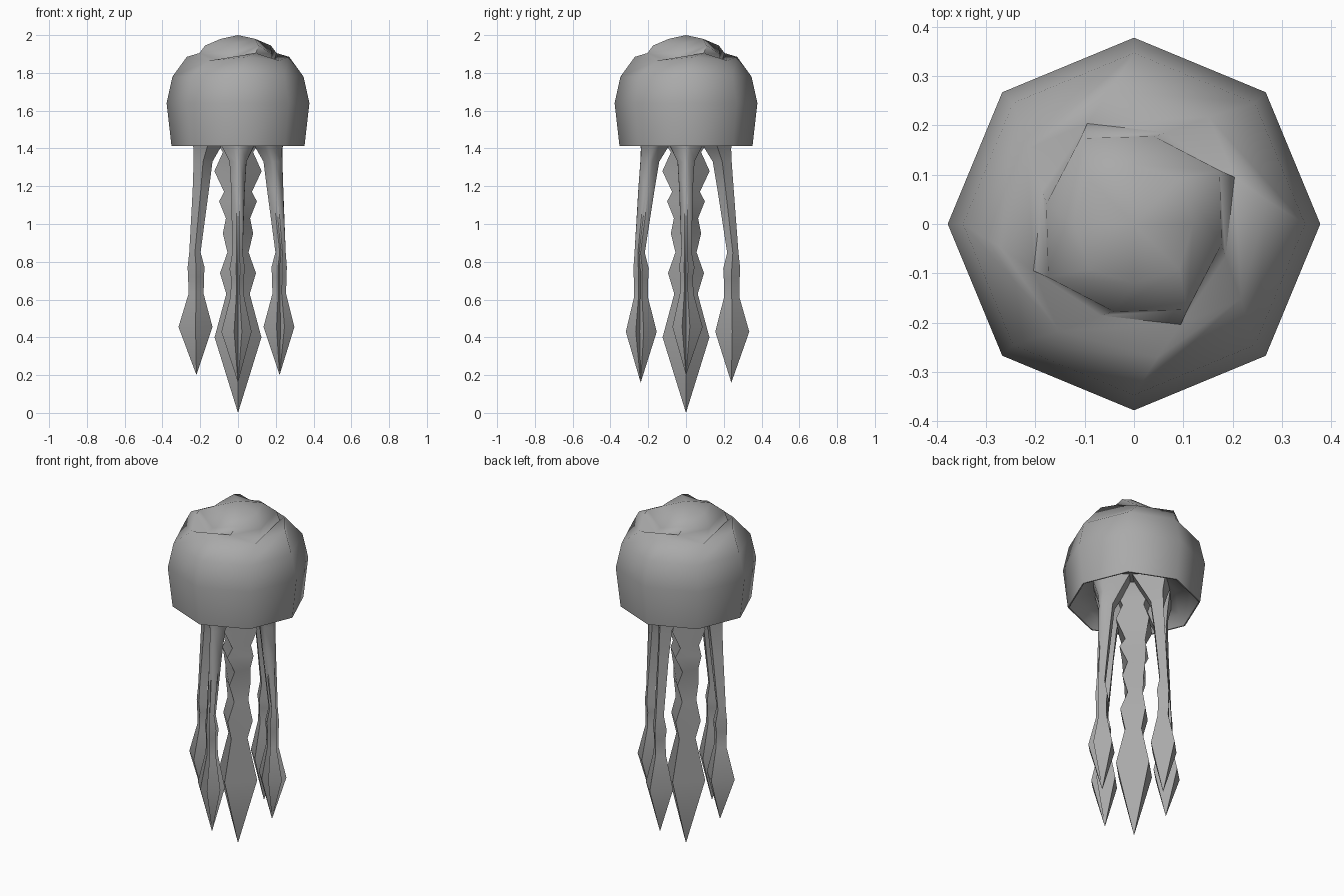
import bpy, bmesh, math
from mathutils import Vector

cube = bpy.data.objects.get("Cube")
if cube:
    bpy.data.objects.remove(cube)

grey = bpy.data.materials.new("plain_grey")
grey.use_nodes = True
grey.diffuse_color = (0.4, 0.4, 0.4, 1)
grey.node_tree.nodes["Principled BSDF"].inputs["Base Color"].default_value = (0.4, 0.4, 0.4, 1)


def loft(name, rings, sharp):
    """Skin rings of equal length; rings of zero size collapse to a point."""
    bm = bmesh.new()
    rows = [[bm.verts.new(p) for p in ring] for ring in rings]
    n = len(rows[0])
    for a, b in zip(rows, rows[1:]):
        for i in range(n):
            j = (i + 1) % n
            bm.faces.new((a[i], a[j], b[j], b[i]))
    bmesh.ops.remove_doubles(bm, verts=bm.verts, dist=0.0005)
    bmesh.ops.recalc_face_normals(bm, faces=bm.faces)
    mesh = bpy.data.meshes.new(name)
    bm.to_mesh(mesh)
    bm.free()
    mesh.materials.append(grey)
    ob = bpy.data.objects.new(name, mesh)
    bpy.context.collection.objects.link(ob)
    bpy.ops.object.select_all(action="DESELECT")
    ob.select_set(True)
    bpy.context.view_layer.objects.active = ob
    bpy.ops.object.shade_smooth_by_angle(angle=math.radians(sharp))
    return ob


# Bell: radius, height, twist in degrees, dent on every other corner
BELL = [(0, 1.50, 0, 0), (0.22, 1.49, 0, 0), (0.31, 1.47, 0, 0), (0.345, 1.412, 0, 0),
        (0.352, 1.412, 0, 0), (0.378, 1.64, 0, 0), (0.347, 1.78, 0, 0),
        (0.275, 1.885, 10, 0.02), (0.225, 1.905, 25, 0.055),
        (0.205, 1.945, 32, 0.045), (0.13, 1.98, 45, 0.02), (0, 2.0, 45, 0)]


def bell_ring(r, z, twist, dent):
    ring = []
    for i in range(8):
        a = math.radians(45 * i + twist)
        drop = dent * (i % 2)
        rr = r - drop * 0.5
        ring.append(Vector((rr * math.cos(a), rr * math.sin(a), z - drop)))
    return ring


loft("bell", [bell_ring(*row) for row in BELL], 60)

# Outer tentacles: height, distance from axis, radial half width, side half width
ARM = [(1.49, 0.14, 0.12, 0.13), (1.40, 0.165, 0.07, 0.08), (1.33, 0.185, 0.05, 0.045),
       (1.18, 0.197, 0.043, 0.036), (0.85, 0.228, 0.03, 0.03), (0.77, 0.222, 0.045, 0.045),
       (0.72, 0.222, 0.042, 0.036), (0.63, 0.222, 0.04, 0.04), (0.455, 0.225, 0.09, 0.088),
       (0.2, 0.22, 0, 0)]
PLAIN = [(0, 1), (90, 1), (180, 1), (270, 1)]
# Corners facing the front and the left side fold inwards
FOLDED = [(0, 0.4), (16, 0.85), (90, 1), (180, 1), (254, 0.85), (270, 0.4), (286, 0.85), (344, 0.85)]


def arm(name, direction, section, lengthen, spread):
    rings = []
    along_x = abs(direction[0]) > 0.5
    for z, d, radial, side in ARM:
        low = z < 0.9
        zz = z - lengthen * (0.9 - z) / 0.7 if low else z
        d += spread * min(1, (1.5 - z) * 2)
        w, h = (radial, side) if along_x else (side, radial)
        ring = []
        for deg, factor in section:
            a = math.radians(deg)
            f = factor if low else 1
            ring.append(Vector((direction[0] * d + w * f * math.cos(a),
                                direction[1] * d + h * f * math.sin(a), zz)))
        rings.append(ring)
    loft(name, rings, 50)


arm("left_tentacle", (1, 0), FOLDED, 0, 0)
arm("right_tentacle", (-1, 0), PLAIN, 0, 0)
arm("front_tentacle", (0, -1), FOLDED, 0.04, 0.02)
arm("back_tentacle", (0, 1), PLAIN, 0.04, 0.02)

# Central tentacle: height, half width, twist in degrees
CORE = [(1.49, 0.15, 0), (1.38, 0.08, 0), (1.28, 0.125, 0), (1.17, 0.075, 12), (1.12, 0.1, 0),
        (1.03, 0.068, 20), (0.95, 0.08, 0), (0.85, 0.058, 15), (0.74, 0.095, 0),
        (0.63, 0.062, 0), (0.4, 0.124, 0), (0.01, 0, 0)]
core = []
for z, r, twist in CORE:
    angles = [math.radians(90 * i + twist) for i in range(4)]
    core.append([Vector((r * math.cos(a), r * math.sin(a), z)) for a in angles])
core[-1] = [Vector((0, 0, 0)) for _ in range(4)]
loft("central_tentacle", core, 50)
